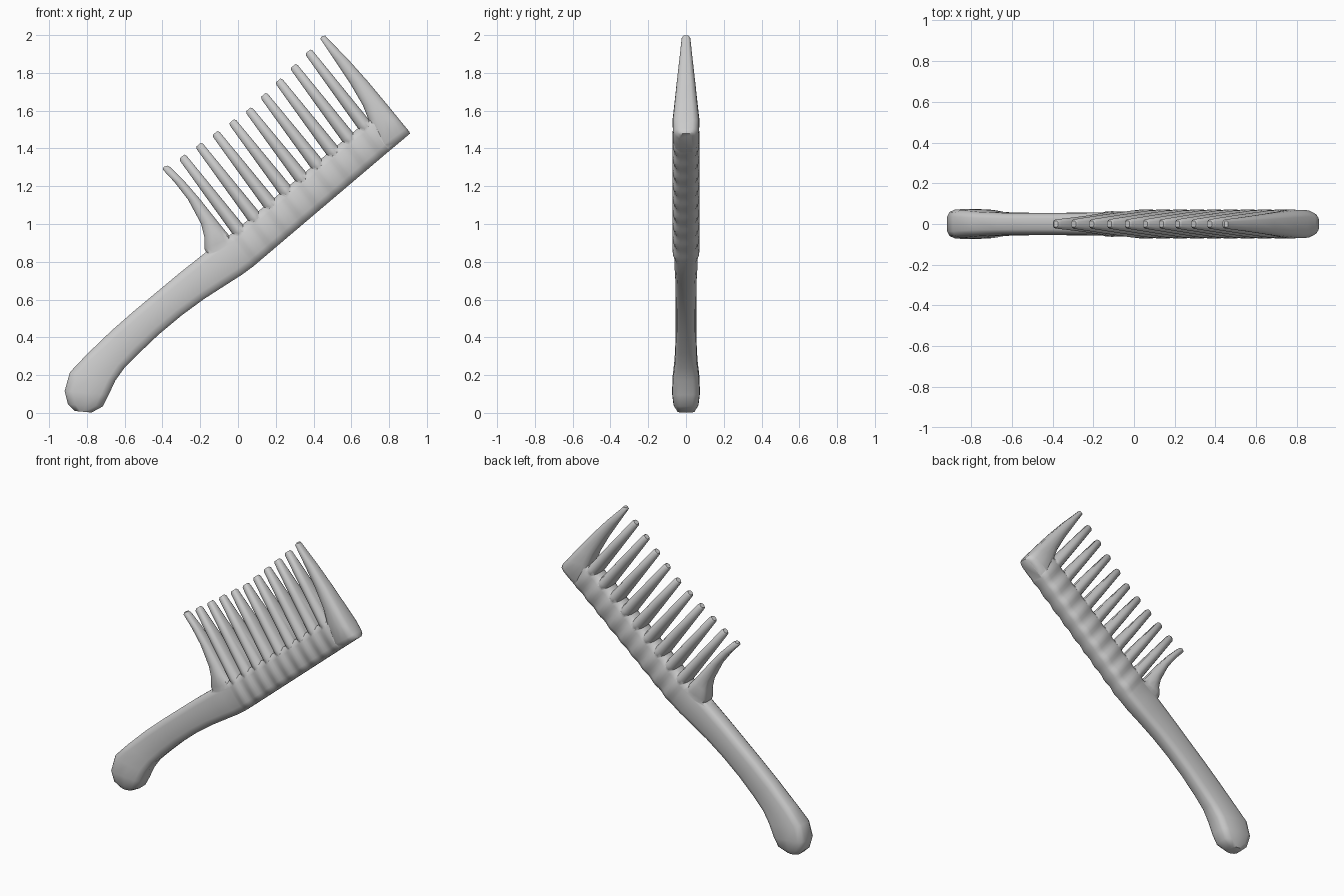
import bpy, bmesh, math
from mathutils import Vector as V

if "Cube" in bpy.data.objects:
    bpy.data.objects.remove(bpy.data.objects["Cube"])


def ring(a, b, h):
    # rounded flat section spanning a -> b in the xz plane, half thickness h in y
    a, b = V(a), V(b)
    w = (b - a).length
    c = min(0.04, 0.36 * w) / w
    half = [(0, .5), (.3 * c, .8), (c, .97), (.5, 1), (1 - c, .97), (1 - .3 * c, .8), (1, .5)]
    pts = [(u, -k) for u, k in half] + [(u, k) for u, k in reversed(half)]
    return [(*a.lerp(b, u),  k * h) for u, k in pts]


def loft(name, stations):
    bm = bmesh.new()
    rings = [[bm.verts.new((x, y, z)) for x, z, y in ring(*s)] for s in stations]
    n = len(rings[0])
    for r, q in zip(rings, rings[1:]):
        for i in range(n):
            j = (i + 1) % n
            bm.faces.new((r[i], r[j], q[j], q[i]))
    bm.faces.new(rings[0])
    bm.faces.new(list(reversed(rings[-1])))
    bmesh.ops.recalc_face_normals(bm, faces=bm.faces)
    me = bpy.data.meshes.new(name)
    bm.to_mesh(me)
    bm.free()
    ob = bpy.data.objects.new(name, me)
    bpy.context.collection.objects.link(ob)
    return ob


# handle with knob end, running into the rippled spine
stations = [
    ((-.865, .010), (-.775, .002), .045), ((-.90, .045), (-.715, .035), .066),
    ((-.918, .115), (-.685, .095), .074), ((-.89, .215), (-.65, .17), .071),
    ((-.80, .31), (-.60, .24), .061), ((-.67, .435), (-.525, .315), .056),
    ((-.55, .54), (-.42, .415), .055), ((-.43, .64), (-.30, .515), .055),
    ((-.31, .74), (-.18, .603), .056), ((-.19, .835), (-.06, .68), .058),
    ((-.12, .89), (.02, .731), .062)]
root0, root9 = V((-.045, .94)), V((.705, 1.565))
back0, back9 = V((.08, .775)), V((.828, 1.41))
STEPS = 6
for i in range(9 * STEPS + 2):
    t = i / (9 * STEPS)
    ripple = .067 - .005 * math.cos(2 * math.pi * i / STEPS)
    stations.append((root0.lerp(root9, t), back0.lerp(back9, t), ripple))
comb = loft("comb", stations)

# inner teeth, tips following a slightly bent line
row = (root9 - root0).normalized()
tip_a, tip_b, tip_c = V((-.385, 1.295)), V((.055, 1.607)), V((.45, 1.99))
teeth = []
for i in range(1, 10):
    base = root0.lerp(root9, (i - .5) / 9)
    tip = tip_a.lerp(tip_b, i / 5) if i <= 5 else tip_b.lerp(tip_c, (i - 5) / 5)
    st = []
    for t, w, h in [(-.14, .05, .058), (-.05, .072, .068), (0, .074, .067), (.5, .059, .046),
                    (.975, .044, .024), (1, .030, .016)]:
        c = base.lerp(tip, t)
        st.append((c - row * w / 2, c + row * w / 2, h))
    teeth.append(loft("tooth", st))

# broad end teeth
teeth.append(loft("handle_side_tooth", [
    ((-.155, .82), (.02, .87), .052), ((-.178, .87), (-.035, .925), .063),
    ((-.178, .93), (-.085, .985), .059), ((-.195, 1.0), (-.125, 1.035), .053),
    ((-.265, 1.13), (-.20, 1.13), .041), ((-.335, 1.22), (-.282, 1.225), .031),
    ((-.398, 1.288), (-.357, 1.300), .023), ((-.394, 1.302), (-.374, 1.309), .016)]))
teeth.append(loft("far_end_tooth", [
    ((.765, 1.357), (.910, 1.478), .036), ((.757, 1.367), (.907, 1.489), .056),
    ((.742, 1.40), (.892, 1.507), .069), ((.69, 1.555), (.855, 1.552), .071),
    ((.66, 1.63), (.79, 1.632), .062), ((.59, 1.75), (.69, 1.752), .049),
    ((.51, 1.87), (.58, 1.875), .035), ((.436, 1.98), (.472, 1.985), .023),
    ((.444, 1.995), (.462, 1.997), .016)]))

# fuse everything into one solid
bpy.context.view_layer.objects.active = comb
comb.select_set(True)
for t in teeth:
    m = comb.modifiers.new("union", 'BOOLEAN')
    m.operation, m.solver, m.object = 'UNION', 'EXACT', t
    bpy.ops.object.modifier_apply(modifier=m.name)
    bpy.data.objects.remove(t)
bpy.ops.object.shade_smooth_by_angle(angle=math.radians(40))
